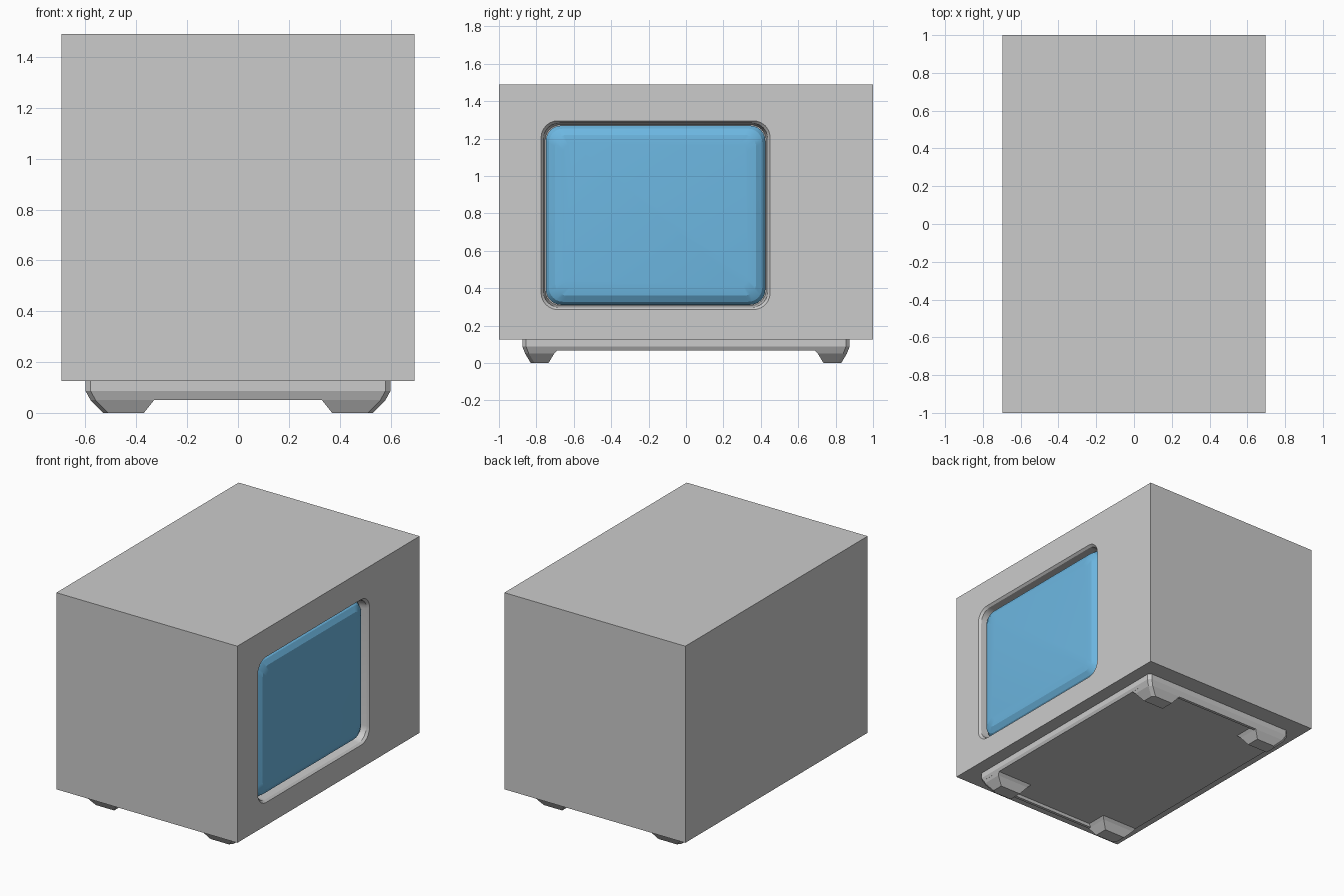
import bpy, bmesh
from math import cos, sin, pi, radians

if "Cube" in bpy.data.objects:
    bpy.data.objects.remove(bpy.data.objects["Cube"])


def loft(name, rings):
    """Closed solid from a stack of rings with equal point counts."""
    bm = bmesh.new()
    loops = [[bm.verts.new(p) for p in r] for r in rings]
    n = len(loops[0])
    for a, b in zip(loops, loops[1:]):
        for i in range(n):
            j = (i + 1) % n
            bm.faces.new((a[i], a[j], b[j], b[i]))
    bm.faces.new(loops[0])
    bm.faces.new(loops[-1])
    bmesh.ops.recalc_face_normals(bm, faces=bm.faces)
    me = bpy.data.meshes.new(name)
    bm.to_mesh(me)
    bm.free()
    ob = bpy.data.objects.new(name, me)
    bpy.context.collection.objects.link(ob)
    return ob


def window_ring(x, inset):
    """Rounded rectangle in the side wall, shrunk by inset."""
    y0, y1, z0, z1 = -0.775 + inset, 0.45 - inset, 0.285 + inset, 1.295 - inset
    r = 0.09 - inset * 0.35
    pts = []
    for k, (cy, cz) in enumerate([(y1 - r, z1 - r), (y0 + r, z1 - r),
                                  (y0 + r, z0 + r), (y1 - r, z0 + r)]):
        for i in range(7):
            a = (k + i / 6) * pi / 2
            pts.append((x, cy + r * cos(a), cz + r * sin(a)))
    return pts


def rect_ring(z, x0, x1, y0, y1):
    return [(x0, y0, z), (x1, y0, z), (x1, y1, z), (x0, y1, z)]


def plate_ring(z, x, y, c=0.02):
    """Rectangle with chamfered corners, centred on the origin."""
    return [(x, y - c, z), (x - c, y, z), (c - x, y, z), (-x, y - c, z),
            (-x, c - y, z), (c - x, -y, z), (x - c, -y, z), (x, c - y, z)]


def foot_ring(z, x0, x1, y0, y1, sx, sy, c=0.02):
    """Foot outline with its outer corner chamfered, mirrored by sx, sy."""
    pts = [(x0, y0), (x1, y0), (x1, y1 - c), (x1 - c, y1), (x0, y1)]
    return [(sx * x, sy * y, z) for x, y in pts]


def smooth(ob, angle):
    bpy.ops.object.select_all(action='DESELECT')
    ob.select_set(True)
    bpy.context.view_layer.objects.active = ob
    bpy.ops.object.shade_smooth_by_angle(angle=radians(angle))


# Box body with a window recess cut into the right side
body = loft("body", [rect_ring(z, -0.695, 0.695, -1, 1) for z in (0.125, 1.49)])
cutter = loft("recess_cutter", [window_ring(0.60, 0.022), window_ring(0.68, 0.012),
                                window_ring(0.695, 0.0), window_ring(0.75, 0.0)])
cut = body.modifiers.new("recess", 'BOOLEAN')
cut.operation = 'DIFFERENCE'
cut.solver = 'EXACT'
cut.object = cutter
bpy.context.view_layer.objects.active = body
bpy.ops.object.modifier_apply(modifier="recess")
bpy.data.objects.remove(cutter)
smooth(body, 25)

# Domed blue screen sitting in the recess
screen = loft("screen", [window_ring(0.595, 0.026), window_ring(0.635, 0.026),
                         window_ring(0.66, 0.042), window_ring(0.68, 0.075),
                         window_ring(0.686, 0.12)])
blue = bpy.data.materials.new("screen_blue")
blue.diffuse_color = (0.15, 0.47, 0.75, 1)
blue.use_nodes = True
blue.node_tree.nodes["Principled BSDF"].inputs["Base Color"].default_value = blue.diffuse_color
screen.data.materials.append(blue)
smooth(screen, 20)

# Base plate under the body
loft("base_plate", [plate_ring(0.126, 0.6, 0.875), plate_ring(0.087, 0.6, 0.875),
                    plate_ring(0.068, 0.59, 0.865)])

for sy, side in ((-1, "front"), (1, "back")):
    # Low rail between the feet
    loft(side + "_rail", [
        [(x, sy * y, z) for y, z in
         ((0.875, 0.1), (0.875, 0.087), (0.86, 0.05), (0.84, 0.05), (0.82, 0.1))]
        for x in (-0.36, 0.36)])
    # Tapered corner feet
    for sx, hand in ((-1, "left"), (1, "right")):
        loft(f"{side}_{hand}_foot", [
            foot_ring(0.1, 0.29, 0.6, 0.66, 0.875, sx, sy),
            foot_ring(0.087, 0.295, 0.6, 0.67, 0.875, sx, sy),
            foot_ring(0.05, 0.33, 0.58, 0.705, 0.86, sx, sy),
            foot_ring(0.0, 0.37, 0.53, 0.735, 0.83, sx, sy)])
